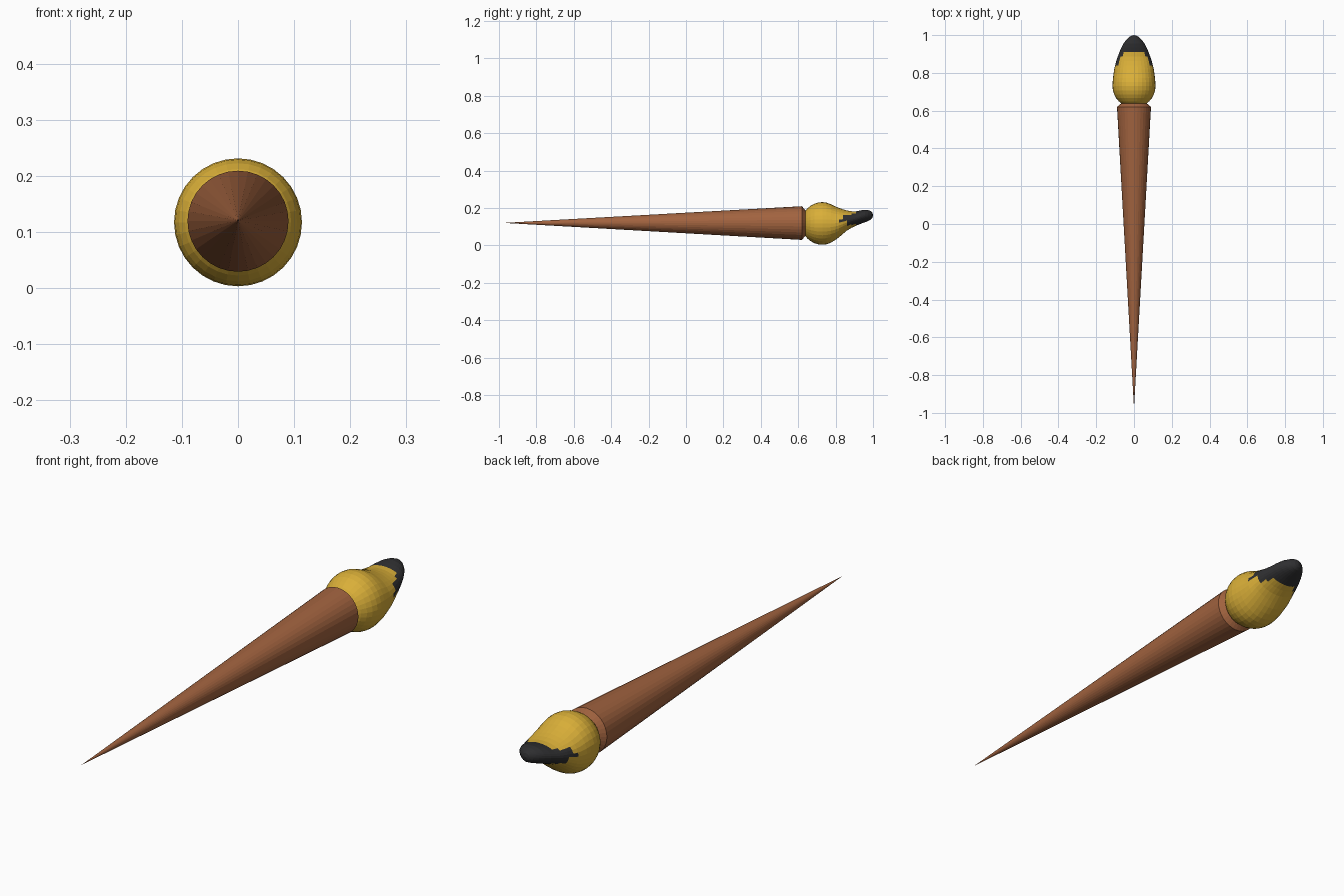
import bpy, bmesh, math

if "Cube" in bpy.data.objects:
    bpy.data.objects.remove(bpy.data.objects["Cube"])

SEG = 32
CZ = 0.117


def material(name, rgb):
    m = bpy.data.materials.new(name)
    m.diffuse_color = (*rgb, 1)
    m.use_nodes = True
    m.node_tree.nodes["Principled BSDF"].inputs["Base Color"].default_value = m.diffuse_color
    return m


wood = material("brown wood", (0.36, 0.125, 0.05))
yellow = material("yellow bristle", (0.70, 0.43, 0.04))
dark = material("dark paint", (0.028, 0.028, 0.03))


def loft(name, rings, mats, start=None, end=None):
    """Skin elliptical rings (y, half width, z bottom, z top) along y."""
    bm = bmesh.new()
    loops = []
    for y, w, lo, hi in rings:
        loops.append([bm.verts.new((w * math.cos(a), y,
                                    (lo + hi) / 2 + (hi - lo) / 2 * math.sin(a)))
                      for a in (2 * math.pi * i / SEG for i in range(SEG))])
    for a, b in zip(loops, loops[1:]):
        for i in range(SEG):
            j = (i + 1) % SEG
            bm.faces.new((a[i], a[j], b[j], b[i]))
    # Close each end with a point or a flat cap
    for loop, point in ((loops[0], start), (loops[-1], end)):
        if point:
            p = bm.verts.new(point)
            for i in range(SEG):
                bm.faces.new((loop[i], loop[(i + 1) % SEG], p))
        else:
            bm.faces.new(loop)
    bmesh.ops.recalc_face_normals(bm, faces=bm.faces[:])
    me = bpy.data.meshes.new(name)
    bm.to_mesh(me)
    bm.free()
    for m in mats:
        me.materials.append(m)
    ob = bpy.data.objects.new(name, me)
    bpy.context.collection.objects.link(ob)
    return ob


# Handle: long cone with a short chamfer at the wide end
loft("handle", [(y, r, CZ + 0.002 - r, CZ + 0.002 + r) for y, r in ((0.62, 0.09), (0.638, 0.068))],
     [wood], start=(0, -0.975, 0.12))

# Bristle head: round rear half, then a flattened, upturned tip
R, CY = 0.114, 0.73
rings = []
for k in range(1, 9):
    a = math.pi / 2 * k / 8
    r = R * math.sin(a)
    rings.append((CY - R * math.cos(a), r, CZ - r, CZ + r))
rings += [
    (0.752, 0.113, 0.006, 0.228), (0.774, 0.111, 0.014, 0.220),
    (0.796, 0.108, 0.027, 0.209), (0.818, 0.105, 0.043, 0.200),
    (0.840, 0.100, 0.062, 0.192), (0.862, 0.094, 0.080, 0.186),
    (0.886, 0.086, 0.094, 0.182), (0.910, 0.077, 0.105, 0.182),
    (0.934, 0.067, 0.115, 0.187), (0.956, 0.055, 0.123, 0.190),
    (0.974, 0.042, 0.130, 0.188), (0.988, 0.028, 0.137, 0.183),
    (0.996, 0.015, 0.146, 0.175),
]
head = loft("bristle_head", rings, [yellow, dark],
            start=(0, CY - R, CZ), end=(0, 1.0, 0.161))

# Paint dip: covers the tip and reaches further back along both sides
for f in head.data.polygons:
    x, y, z = f.center
    limit = 0.91 - 1.7 * max(0, abs(x) - 0.05)
    if z < 0.13:
        limit = max(limit, 0.86)
    f.material_index = int(y > limit)
